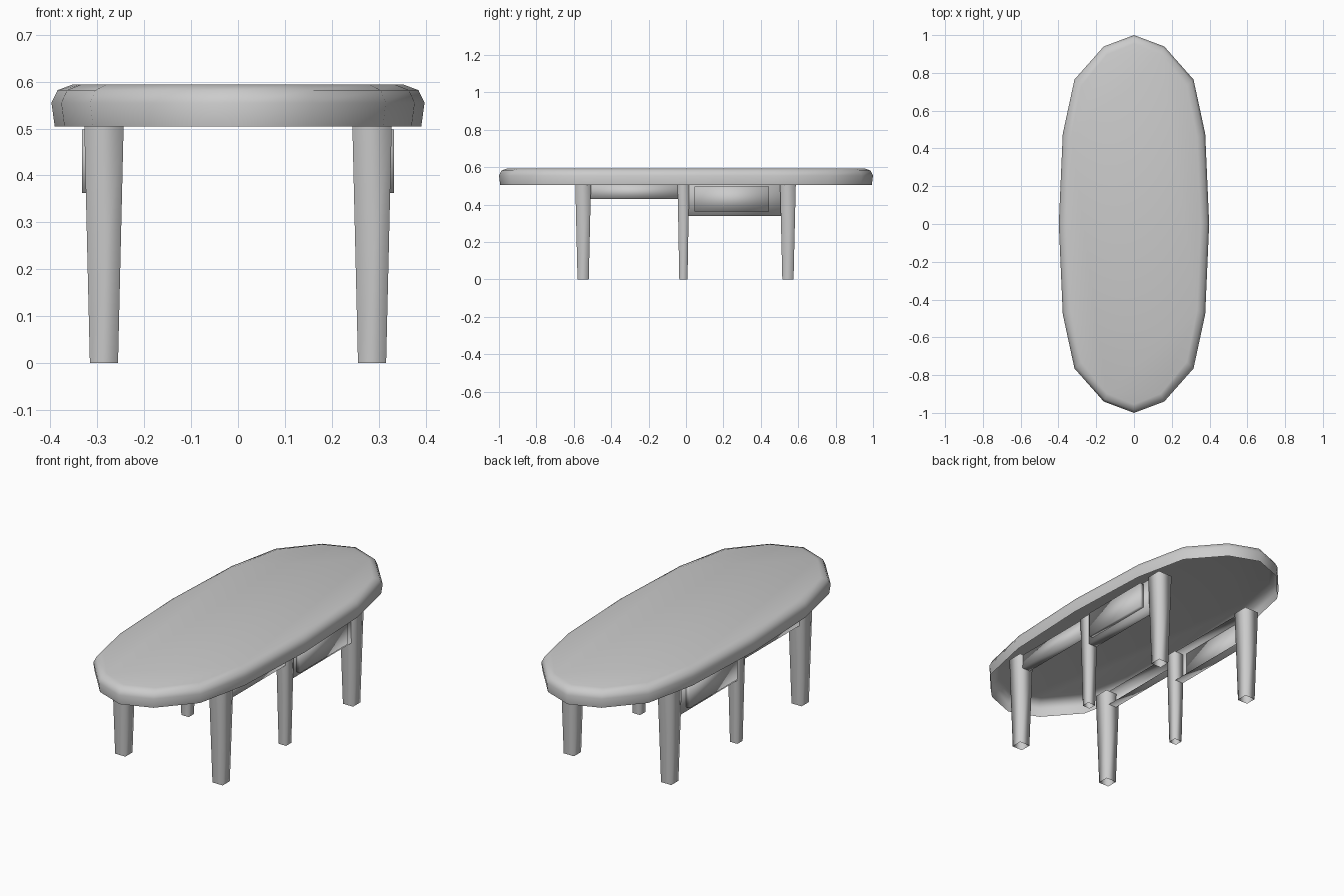
import bpy, bmesh

if "Cube" in bpy.data.objects:
    bpy.data.objects.remove(bpy.data.objects["Cube"])


def finish(name, bm):
    bmesh.ops.recalc_face_normals(bm, faces=bm.faces)
    mesh = bpy.data.meshes.new(name)
    bm.to_mesh(mesh)
    bm.free()
    for p in mesh.polygons:
        p.use_smooth = True
    ob = bpy.data.objects.new(name, mesh)
    bpy.context.collection.objects.link(ob)
    return ob


def bridge(bm, a, b):
    n = len(a)
    for i in range(n):
        bm.faces.new((a[i], a[(i + 1) % n], b[(i + 1) % n], b[i]))


# Oval table top: 16-sided outline, rounded upper edge, open underside
quarter = [(0.398, 0.0), (0.377, 0.478), (0.315, 0.765), (0.16, 0.94)]
outline = (quarter + [(0, 1.0)] + [(-x, y) for x, y in quarter[:0:-1]])
outline += [(-x, -y) for x, y in outline if (x, y) != (-0.398, 0.0)]
bm = bmesh.new()
rings = []
for z, inset in [(0.505, 0.007), (0.555, 0.0), (0.582, 0.013), (0.594, 0.045)]:
    sx, sy = 1 - inset / 0.398, 1 - inset
    rings.append([bm.verts.new((x * sx, y * sy, z)) for x, y in outline])
for lo, hi in zip(rings, rings[1:]):
    bridge(bm, lo, hi)
bm.faces.new(rings[-1])
finish("table_top", bm)


# Tapered square leg, open at both ends
def leg(name, x, y, top, foot):
    bm = bmesh.new()
    loops = []
    for z, h in [(0.0, foot), (0.507, top)]:
        loops.append([bm.verts.new((x + sx * h, y + sy * h, z))
                      for sx, sy in [(-1, -1), (1, -1), (1, 1), (-1, 1)]])
    bridge(bm, *loops)
    finish(name, bm)


# Box between two corners; optionally open towards the table centre
def box(name, x0, x1, y0, y1, z0, z1, open_inside=False):
    bm = bmesh.new()
    bmesh.ops.create_cube(bm, size=1)
    for v in bm.verts:
        v.co = (x1 if v.co.x > 0 else x0, y1 if v.co.y > 0 else y0,
                z1 if v.co.z > 0 else z0)
    bmesh.ops.recalc_face_normals(bm, faces=bm.faces)
    if open_inside:
        inner = [f for f in bm.faces
                 if all(abs(v.co.x - x0) < 1e-5 for v in f.verts)]
        bmesh.ops.delete(bm, geom=inner, context='FACES')
    finish(name, bm)


for side, s in (("right", 1), ("left", -1)):
    leg(side + "_front_leg", s * 0.286, -0.55, 0.042, 0.030)
    leg(side + "_middle_leg", s * 0.286, -0.014, 0.031, 0.022)
    leg(side + "_back_leg", s * 0.286, 0.545, 0.042, 0.030)
    # Apron rail, drawer case and raised drawer front
    box(side + "_rail", s * 0.262, s * 0.309, -0.52, -0.035, 0.43, 0.506, True)
    box(side + "_drawer_case", s * 0.262, s * 0.311, 0.008, 0.512, 0.34, 0.506, True)
    box(side + "_drawer_front", s * 0.309, s * 0.333, 0.045, 0.445, 0.363, 0.498)
